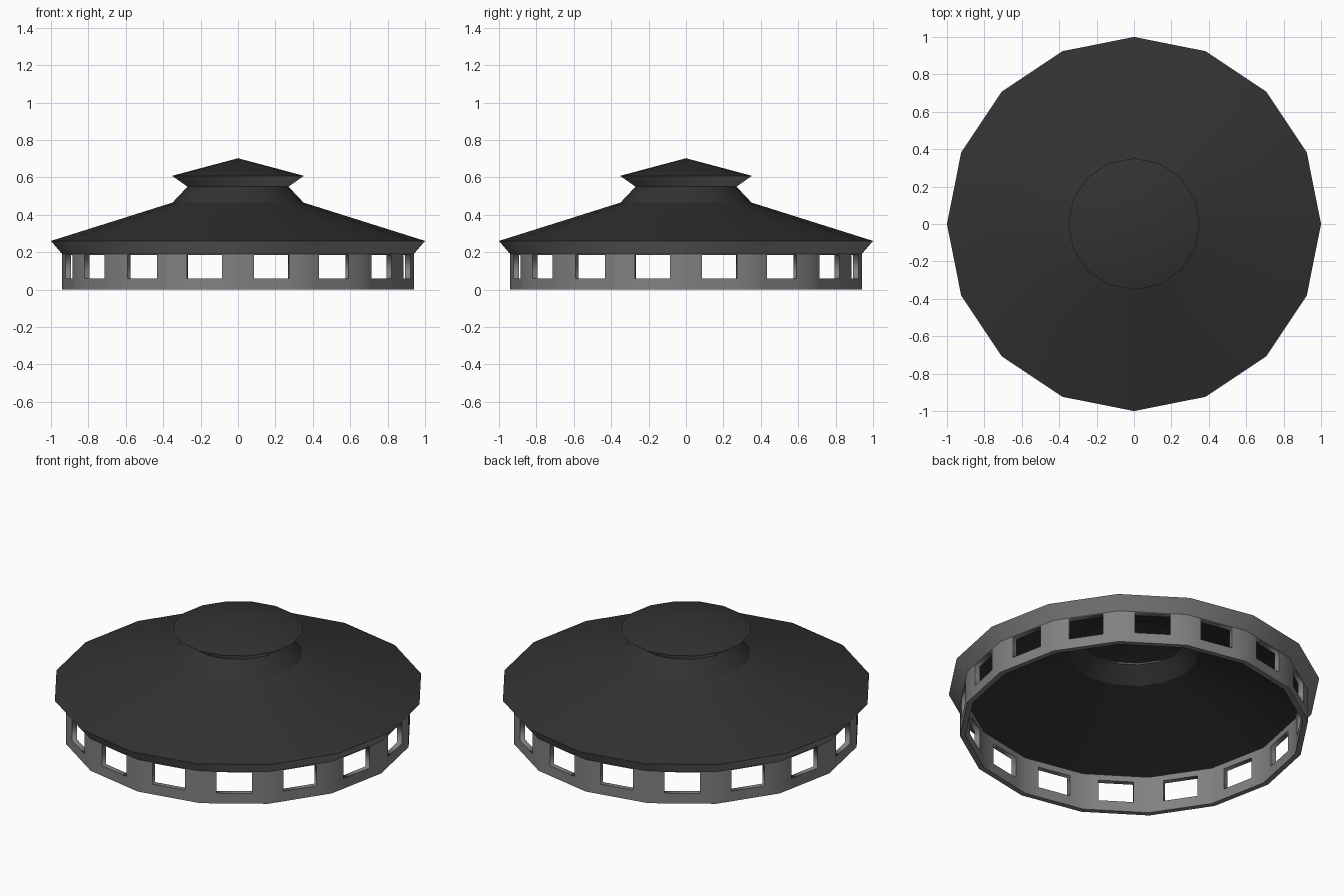
import bpy, bmesh, math

if "Cube" in bpy.data.objects:
    bpy.data.objects.remove(bpy.data.objects["Cube"])

SIDES = 16
WALL_R = 0.94


def material(name, value):
    m = bpy.data.materials.new(name)
    m.diffuse_color = (value, value, value, 1)
    m.use_nodes = True
    m.node_tree.nodes["Principled BSDF"].inputs["Base Color"].default_value = m.diffuse_color
    return m


ROOF = material("dark roof", 0.032)
WALL = material("grey wall", 0.22)


def corner(i, r):
    a = math.tau * i / SIDES
    return r * math.cos(a), r * math.sin(a)


def finish(name, bm, mats):
    me = bpy.data.meshes.new(name)
    bm.to_mesh(me)
    bm.free()
    ob = bpy.data.objects.new(name, me)
    bpy.context.collection.objects.link(ob)
    for m in mats:
        me.materials.append(m)
    bpy.ops.object.select_all(action='DESELECT')
    ob.select_set(True)
    bpy.context.view_layer.objects.active = ob
    bpy.ops.object.shade_smooth_by_angle(angle=math.radians(25))
    return ob


def revolve(name, profile, slots):
    """Sixteen-sided surface from (radius, z) points listed bottom to top."""
    bm = bmesh.new()
    rings = []
    for r, z in profile:
        if r == 0:
            rings.append([bm.verts.new((0, 0, z))] * SIDES)
        else:
            rings.append([bm.verts.new((*corner(i, r), z)) for i in range(SIDES)])
    for k, (lo, hi) in enumerate(zip(rings, rings[1:])):
        for i in range(SIDES):
            j = (i + 1) % SIDES
            quad = list(dict.fromkeys((lo[i], lo[j], hi[j], hi[i])))
            bm.faces.new(quad).material_index = slots[k]
    return finish(name, bm, [ROOF, WALL])


# roof shell, open below: grey soffit, main slope, neck, lantern underside, cap
revolve("roof",
        [(WALL_R, 0.19), (1.0, 0.26), (0.35, 0.465),
         (0.27, 0.55), (0.352, 0.608), (0, 0.702)],
        [1, 0, 0, 1, 0])

# wall ring: each side is a 3 x 3 grid with the centre left open as a window
bm = bmesh.new()
levels = [0, 0.06, 0.185, 0.22]
steps = [0, 0.24, 0.76]
columns = []
for i in range(SIDES):
    (x0, y0), (x1, y1) = corner(i, WALL_R), corner(i + 1, WALL_R)
    for t in steps:
        columns.append([bm.verts.new((x0 + (x1 - x0) * t, y0 + (y1 - y0) * t, z))
                        for z in levels])
for c in range(len(columns)):
    a, b = columns[c], columns[(c + 1) % len(columns)]
    for k in range(3):
        if not (c % 3 == 1 and k == 1):
            bm.faces.new((a[k], b[k], b[k + 1], a[k + 1]))

# sharp rims keep the window openings crisp after thickening
rims = [e.index for e in bm.edges if e.is_boundary] if bm.edges.index_update() is None else []
wall = finish("window_wall", bm, [WALL])
for i in rims:
    wall.data.edges[i].use_edge_sharp = True
thick = wall.modifiers.new("thickness", 'SOLIDIFY')
thick.thickness = 0.03
thick.offset = -1
thick.use_even_offset = True
